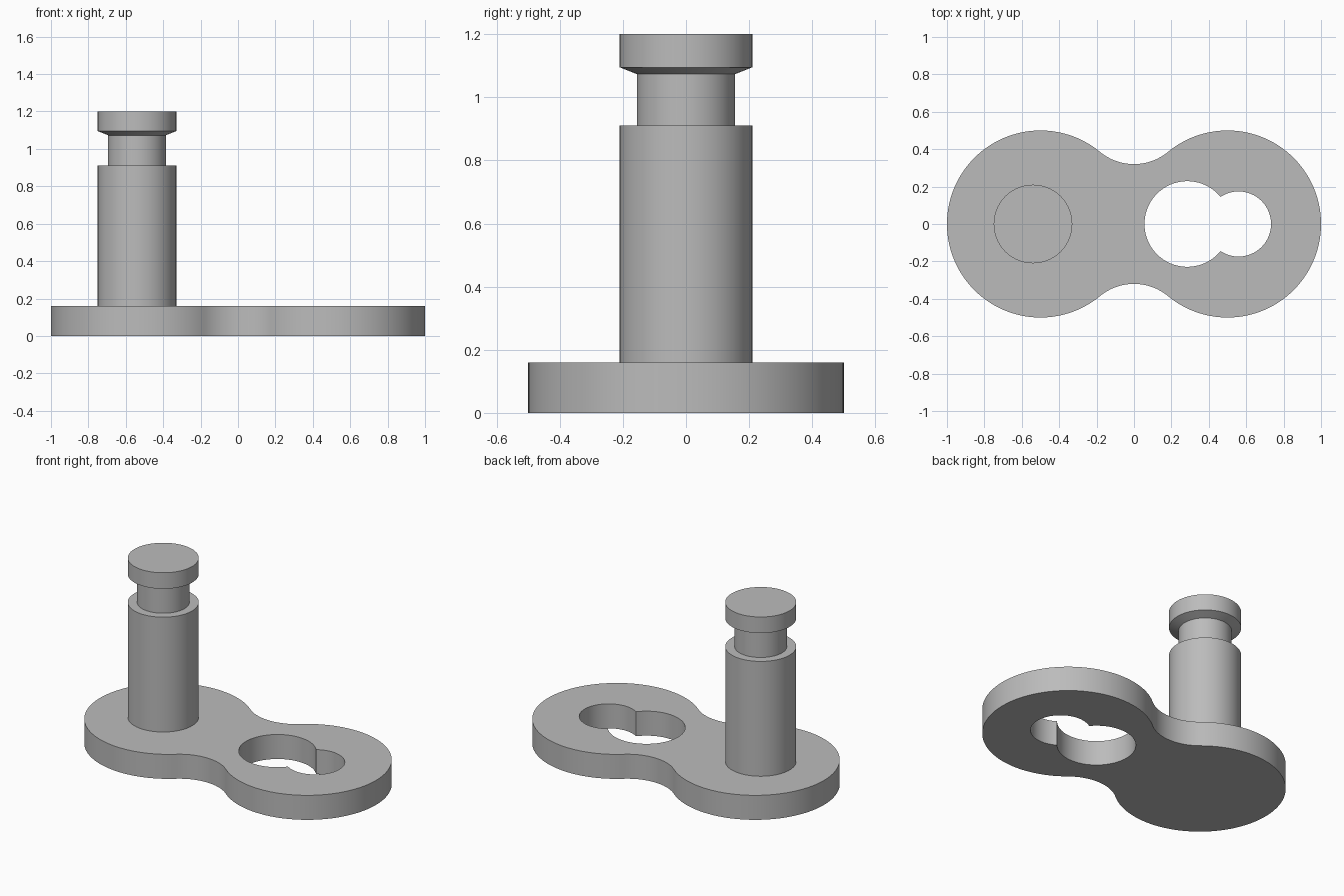
import bpy, bmesh
from math import sin, cos, pi, atan2, acos, hypot

if "Cube" in bpy.data.objects:
    bpy.data.objects.remove(bpy.data.objects["Cube"], do_unlink=True)

# Single flat colour
grey = bpy.data.materials.new("plain grey")
grey.use_nodes = True
colour = (0.5, 0.5, 0.5, 1)
grey.diffuse_color = colour
grey.node_tree.nodes["Principled BSDF"].inputs["Base Color"].default_value = colour


def arc(cx, cy, r, start, end, steps):
    """Points along an arc, leaving out the last one so arcs can be chained."""
    angles = [start + (end - start) * i / steps for i in range(steps)]
    return [(cx + r * cos(a), cy + r * sin(a)) for a in angles]


def finish(name, bm):
    bmesh.ops.recalc_face_normals(bm, faces=bm.faces)
    mesh = bpy.data.meshes.new(name)
    bm.to_mesh(mesh)
    bm.free()
    mesh.materials.append(grey)
    obj = bpy.data.objects.new(name, mesh)
    bpy.context.collection.objects.link(obj)
    bpy.ops.object.select_all(action='DESELECT')
    obj.select_set(True)
    bpy.context.view_layer.objects.active = obj
    bpy.ops.object.shade_smooth_by_angle(angle=pi / 6)
    return obj


# Link plate: two round lobes joined by tangent concave waists
lobe, waist, thickness = 0.5, 0.285, 0.16
waist_y = ((lobe + waist) ** 2 - lobe ** 2) ** 0.5
t = atan2(waist_y, lobe)
outline = (arc(lobe, 0, lobe, t - pi, pi - t, 96)
           + arc(0, waist_y, waist, -t, t - pi, 32)
           + arc(-lobe, 0, lobe, t, 2 * pi - t, 96)
           + arc(0, -waist_y, waist, pi - t, t, 32))

# Keyhole: a large and a small overlapping circle
big_x, big_r, small_x, small_r = 0.285, 0.229, 0.559, 0.174
gap = small_x - big_x
reach = (gap ** 2 + big_r ** 2 - small_r ** 2) / (2 * gap)
a = acos(reach / big_r)
b = acos((reach - gap) / small_r)
keyhole = (arc(big_x, 0, big_r, a, 2 * pi - a, 64)
           + arc(small_x, 0, small_r, -b, b, 48))

bm = bmesh.new()
edges = []
for loop in (outline, keyhole):
    verts = [bm.verts.new((x, y, 0)) for x, y in loop]
    edges += [bm.edges.new((v, verts[i - 1])) for i, v in enumerate(verts)]
bmesh.ops.triangle_fill(bm, use_beauty=True, edges=edges)
top = bmesh.ops.extrude_face_region(bm, geom=bm.faces[:], use_keep_orig=True)
bmesh.ops.translate(bm, vec=(0, 0, thickness),
                    verts=[g for g in top["geom"] if isinstance(g, bmesh.types.BMVert)])
finish("link_plate", bm)

# Pin: turned profile with a locking groove and a chamfered head
pin_r, neck_r, segments = 0.21, 0.155, 96
profile = [(pin_r, thickness), (pin_r, 0.91), (neck_r, 0.91),
           (neck_r, 1.073), (pin_r, 1.095), (pin_r, 1.2)]
bm = bmesh.new()
rings = [[bm.verts.new((x, y, z)) for x, y in arc(0, 0, r, 0, 2 * pi, segments)]
         for r, z in profile]
for low, high in zip(rings, rings[1:]):
    for i in range(segments):
        bm.faces.new((low[i - 1], low[i], high[i], high[i - 1]))
bm.faces.new(rings[0])
bm.faces.new(rings[-1])
pin = finish("pin", bm)
pin.location.x = -0.54
